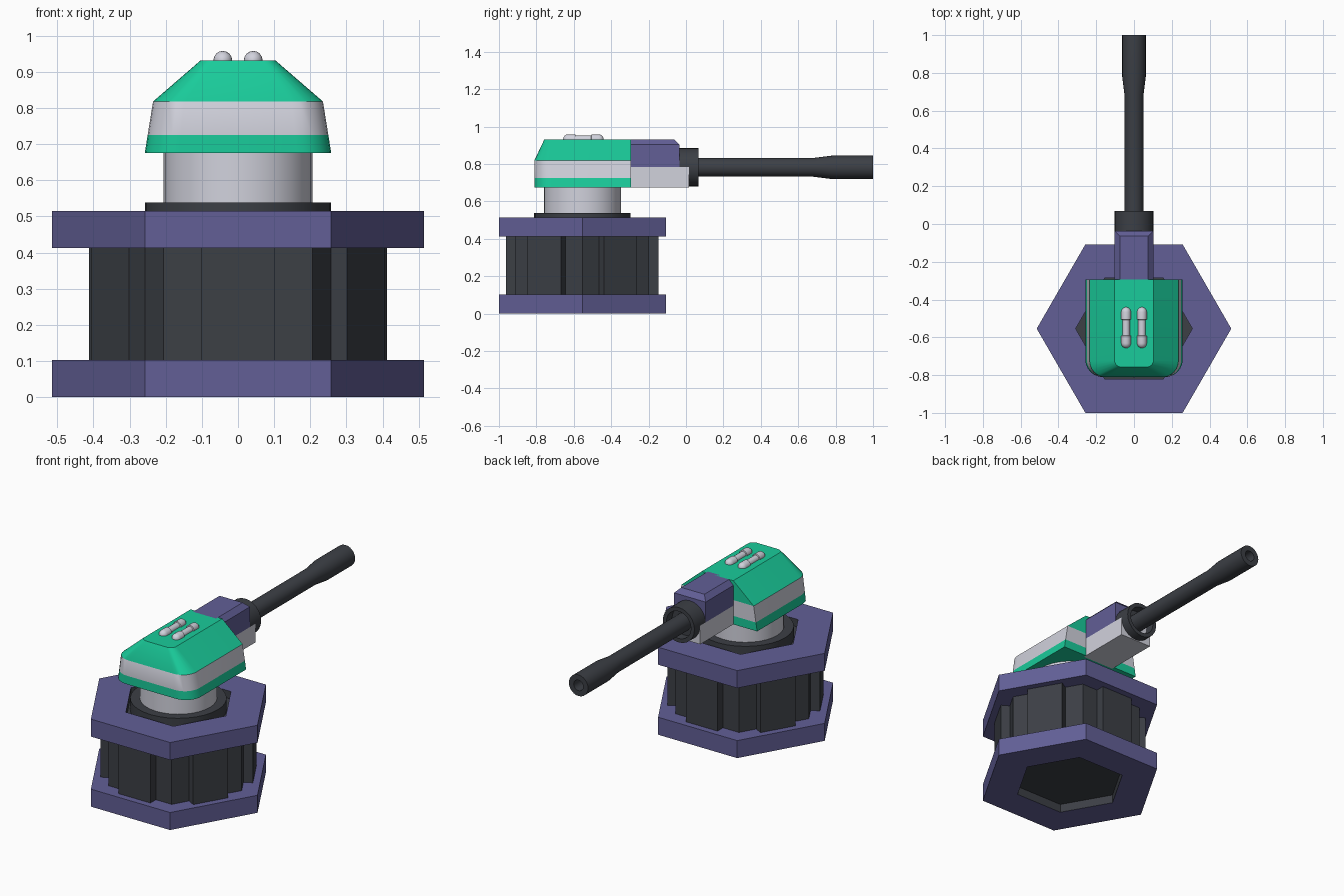
import bpy, bmesh
from math import sin, cos, pi, radians
from mathutils import Matrix

if "Cube" in bpy.data.objects:
    bpy.data.objects.remove(bpy.data.objects["Cube"])

U = 0.103          # module the whole model is based on
CY = -0.554        # y of the base and turret axis
BZ = 0.782         # height of the barrel axis


def material(name, rgb):
    m = bpy.data.materials.new(name)
    m.diffuse_color = (*rgb, 1)
    m.use_nodes = True
    m.node_tree.nodes["Principled BSDF"].inputs["Base Color"].default_value = m.diffuse_color
    return m


PURPLE = material("purple", (0.122, 0.114, 0.305))
GREEN = material("green", (0.010, 0.600, 0.325))
DARK = material("dark_metal", (0.045, 0.050, 0.060))
LIGHT = material("light_grey", (0.640, 0.645, 0.720))


def loft(name, rings, mats, bands=None, closed=False, smooth=False):
    """Skin a list of point rings; bands gives the material slot of each band."""
    bm = bmesh.new()
    vs = [[bm.verts.new(p) for p in r] for r in rings]
    n = len(rings[0])
    for k in range(len(vs) if closed else len(vs) - 1):
        a, b = vs[k], vs[(k + 1) % len(vs)]
        for i in range(n):
            j = (i + 1) % n
            f = bm.faces.new((a[i], a[j], b[j], b[i]))
            f.material_index = bands[k] if bands else 0
    if not closed:
        bm.faces.new(vs[0]).material_index = bands[0] if bands else 0
        bm.faces.new(vs[-1]).material_index = bands[-1] if bands else 0
    bmesh.ops.recalc_face_normals(bm, faces=bm.faces)
    me = bpy.data.meshes.new(name)
    bm.to_mesh(me)
    bm.free()
    ob = bpy.data.objects.new(name, me)
    bpy.context.collection.objects.link(ob)
    for m in mats:
        me.materials.append(m)
    if smooth:
        bpy.context.view_layer.objects.active = ob
        ob.select_set(True)
        bpy.ops.object.shade_smooth_by_angle(angle=radians(29))
        ob.select_set(False)
    return ob


def ring_z(r, z, n=6):
    return [(r * cos(2 * pi * i / n), CY + r * sin(2 * pi * i / n), z) for i in range(n)]


def ring_y(r, y, n=24, x=0, z=BZ):
    return [(x + r * cos(2 * pi * i / n), y, z + r * sin(2 * pi * i / n)) for i in range(n)]


def box_rings(x0, x1, y0, y1, z0, z1):
    return [[(x0, y0, z), (x1, y0, z), (x1, y1, z), (x0, y1, z)] for z in (z0, z1)]


# Base: two hexagonal plates with dark-walled hexagonal openings
for name, z0, z1 in (("bottom_plate", 0, U), ("top_plate", 4 * U, 5 * U)):
    loft(name, [ring_z(5 * U, z0), ring_z(5 * U, z1), ring_z(3 * U, z1), ring_z(3 * U, z0)],
         [PURPLE, DARK], [0, 0, 1, 0], closed=True)

# Core: hexagonal body that plugs into both openings
loft("base_core", [ring_z(3 * U, 0.05), ring_z(3 * U, U), ring_z(4 * U, U),
                   ring_z(4 * U, 4 * U), ring_z(3 * U, 4 * U), ring_z(3 * U, 0.47)], [DARK])

# Raised panel on each side of the core
for i in range(6):
    panel = loft(f"core_panel_{i + 1}", box_rings(-U, U, -3.96 * U, -3.3 * U, U, 4 * U), [DARK])
    panel.data.transform(Matrix.Translation((0, CY, 0)) @ Matrix.Rotation(i * pi / 3, 4, 'Z'))

# Turntable and neck
loft("turntable", [ring_z(2.5 * U, 0.465, 32), ring_z(2.5 * U, 0.538, 32)], [DARK], smooth=True)
loft("turret_neck", [ring_z(2 * U, 0.53, 32), ring_z(2 * U, 0.69, 32)], [LIGHT], smooth=True)


# Turret head: outline rounded at the front corners, flat at the barrel end
def head_ring(w, y0, r, z, y1=-0.293, seg=6):
    arc = [pi / 2 * i / seg for i in range(seg + 1)]
    right = [(w - r + r * cos(a), y0 + r - r * sin(a), z) for a in arc]
    half = [(w, y1, z)] + right
    return half + [(-x, y, h) for x, y, h in reversed(half)]


loft("turret_head",
     [head_ring(0.258, -0.811, 0.095, 0.675), head_ring(0.250, -0.811, 0.092, 0.725),
      head_ring(0.235, -0.811, 0.087, 0.818), head_ring(U, -0.757, 0.035, 0.932)],
     [GREEN, LIGHT], [0, 1, 0], smooth=True)

# Barrel mount: light lower block and purple upper block with chamfered top
loft("mount_lower", box_rings(-U, U, -0.31, 0.015, 0.675, 0.785), [LIGHT])
c = 0.028
low, high = box_rings(-U, U, -0.31, -0.036, 0.785, 0.932 - c)
top = box_rings(-U + c, U - c, -0.31, -0.036 - c, 0, 0.932)[1]
loft("mount_upper", [low, high, top], [PURPLE])

# Collar: short tube, open toward the muzzle
loft("barrel_collar", [ring_y(r, y) for r, y in
                       ((U, -0.038), (U, 0.068), (0.08, 0.068), (0.08, 0.015))],
     [DARK], smooth=True)

# Barrel: flared muzzle with a bore
loft("barrel", [ring_y(r, y) for r, y in
                ((0.05, 0.0), (0.05, 0.68), (0.0625, 0.78), (0.0625, 1.0),
                 (0.031, 1.0), (0.031, 0.90))], [DARK], smooth=True)

# Two roof rods with rounded, thicker ends
R, Y0, Y1 = 0.026, -0.657, -0.44
end = [(R * sin(a), Y0 + R - R * cos(a)) for a in (0.08, 0.4, 0.8, 1.2, pi / 2)]
end += [(R, Y0 + 0.065), (0.02, Y0 + 0.067)]
profile = end + [(r, Y0 + Y1 - y) for r, y in reversed(end)]
for side, x in (("left", -0.042), ("right", 0.042)):
    loft(f"roof_rod_{side}", [ring_y(r, y, 16, x, 0.932) for r, y in profile],
         [LIGHT], smooth=True)
